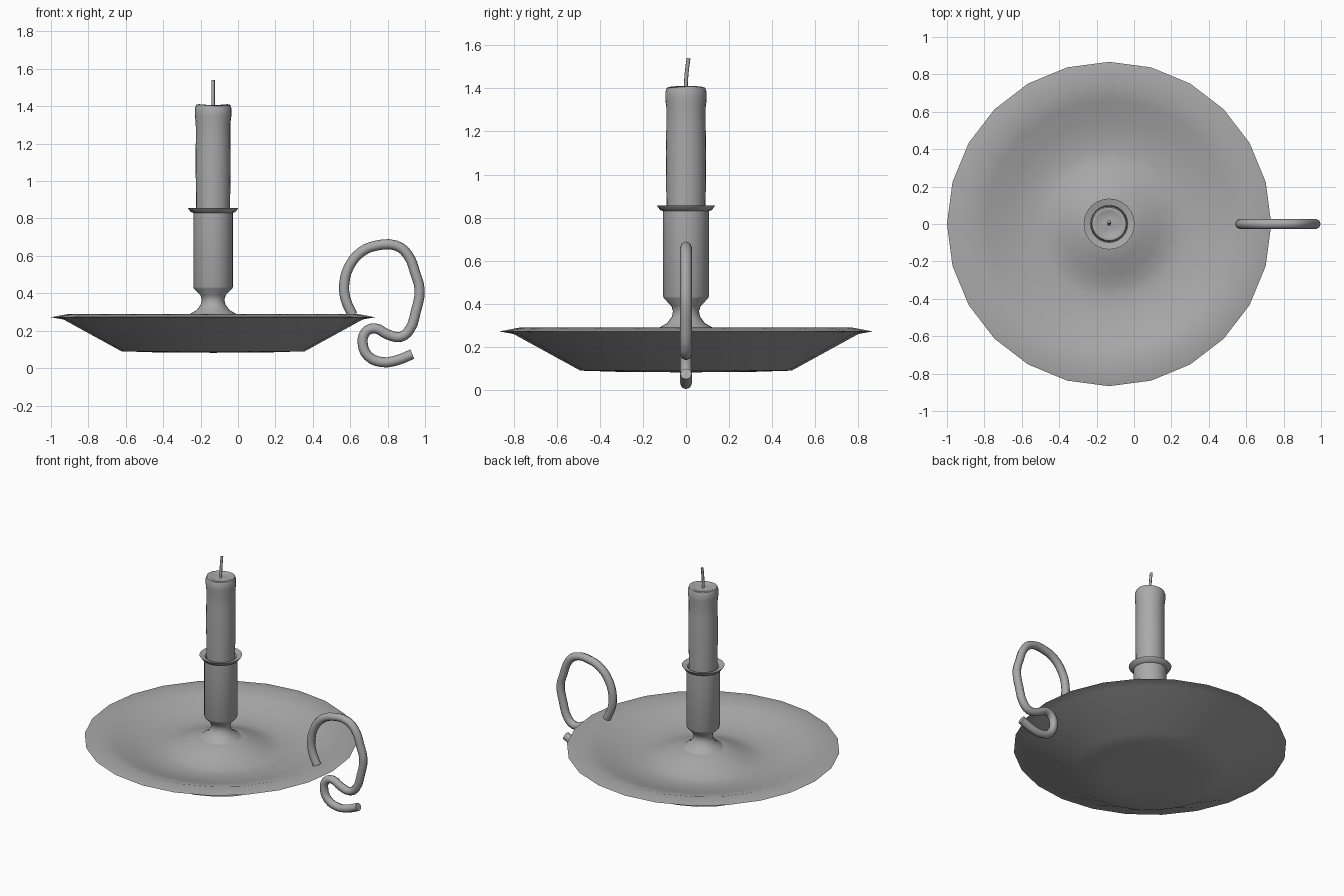
import bpy, math
from mathutils import Vector

cube = bpy.data.objects.get("Cube")
if cube:
    bpy.data.objects.remove(cube, do_unlink=True)

AXIS_X = -0.133  # the dish and candle share this axis

grey = bpy.data.materials.new("plain_grey")
grey.use_nodes = True
grey.diffuse_color = (0.4, 0.4, 0.4, 1)
bsdf = next(n for n in grey.node_tree.nodes if n.type == 'BSDF_PRINCIPLED')
bsdf.inputs["Base Color"].default_value = grey.diffuse_color


def finish(ob, angle):
    bpy.ops.object.select_all(action='DESELECT')
    ob.select_set(True)
    bpy.context.view_layer.objects.active = ob
    if ob.type == 'CURVE':
        bpy.ops.object.convert(target='MESH')
        ob = bpy.context.object
    bpy.ops.object.shade_smooth_by_angle(angle=math.radians(angle))
    return ob


def lathe(name, profile, sides=24, angle=35, wobble=None):
    """Spin (radius, height) points, bottom to top, into a closed solid."""
    verts, faces, rings = [], [], []
    for r, z in profile:
        if r == 0:
            rings.append([len(verts)] * sides)
            verts.append((0, 0, z))
            continue
        rings.append(list(range(len(verts), len(verts) + sides)))
        for i in range(sides):
            a = math.tau * i / sides
            v = Vector((r * math.cos(a), r * math.sin(a), z))
            verts.append(wobble(v, a) if wobble else v)
    for low, high in zip(rings, rings[1:]):
        for i in range(sides):
            j = (i + 1) % sides
            quad = [low[i], low[j], high[j], high[i]]
            faces.append(list(dict.fromkeys(quad)))
    mesh = bpy.data.meshes.new(name)
    mesh.from_pydata(verts, [], faces)
    mesh.materials.append(grey)
    ob = bpy.data.objects.new(name, mesh)
    ob.location.x = AXIS_X
    bpy.context.collection.objects.link(ob)
    return finish(ob, angle)


def tube(name, points, radius):
    """Round bar following a smooth path."""
    curve = bpy.data.curves.new(name, 'CURVE')
    curve.dimensions = '3D'
    curve.bevel_depth = radius
    curve.bevel_resolution = 2
    curve.resolution_u = 3
    curve.use_fill_caps = True
    spline = curve.splines.new('BEZIER')
    spline.bezier_points.add(len(points) - 1)
    for bp, co in zip(spline.bezier_points, points):
        bp.co = co
        bp.handle_left_type = bp.handle_right_type = 'AUTO'
    curve.materials.append(grey)
    ob = bpy.data.objects.new(name, curve)
    bpy.context.collection.objects.link(ob)
    return finish(ob, 50)


# Drip dish: underside, thin rim, shallow sloping floor and central mound
lathe("dish", [
    (0, 0.082), (0.3, 0.084), (0.49, 0.09), (0.8, 0.26), (0.867, 0.272),
    (0.77, 0.29), (0.66, 0.259), (0.56, 0.228), (0.47, 0.208), (0.39, 0.203),
    (0.34, 0.207), (0.27, 0.233), (0.19, 0.263), (0.12, 0.288), (0, 0.288)])

# Waisted foot, socket and flared collar
lathe("socket", [
    (0, 0.27), (0.14, 0.275), (0.12, 0.292), (0.088, 0.31), (0.066, 0.34),
    (0.06, 0.365), (0.068, 0.39), (0.102, 0.425), (0.106, 0.435),
    (0.106, 0.83), (0.12, 0.835), (0.136, 0.857), (0.1, 0.848),
    (0.09, 0.83), (0, 0.83)])


# Softly uneven wax
def melt(v, a):
    k = 1 + 0.02 * math.sin(2 * a + 6 * v.z) * (v.z - 0.8)
    lift = 0.003 * math.sin(2 * a + 1) if v.z > 1.33 else 0
    return Vector((v.x * k, v.y * k, v.z + lift))


lathe("candle", [
    (0, 0.82), (0.09, 0.82), (0.092, 0.95), (0.094, 1.1), (0.092, 1.22),
    (0.092, 1.31), (0.097, 1.35), (0.097, 1.385), (0.09, 1.405),
    (0.08, 1.408), (0.07, 1.402), (0.03, 1.399), (0, 1.399)],
    angle=50, wobble=melt)

# Wick, leaning slightly backwards
tube("wick", [(AXIS_X, y, z) for y, z in
              [(0, 1.38), (0, 1.43), (0.005, 1.49), (0.012, 1.54)]], 0.009)

# Bent finger loop with a curled tail
loop = [(0.612, 0.285), (0.575, 0.37), (0.568, 0.45), (0.595, 0.545),
        (0.66, 0.622), (0.74, 0.655), (0.845, 0.655), (0.905, 0.61),
        (0.95, 0.5), (0.971, 0.42), (0.95, 0.3), (0.917, 0.205),
        (0.87, 0.167), (0.80, 0.18), (0.73, 0.213), (0.68, 0.19),
        (0.667, 0.13), (0.695, 0.065), (0.77, 0.032), (0.85, 0.042),
        (0.932, 0.075)]
tube("handle", [(x, 0, z) for x, z in loop], 0.027)
